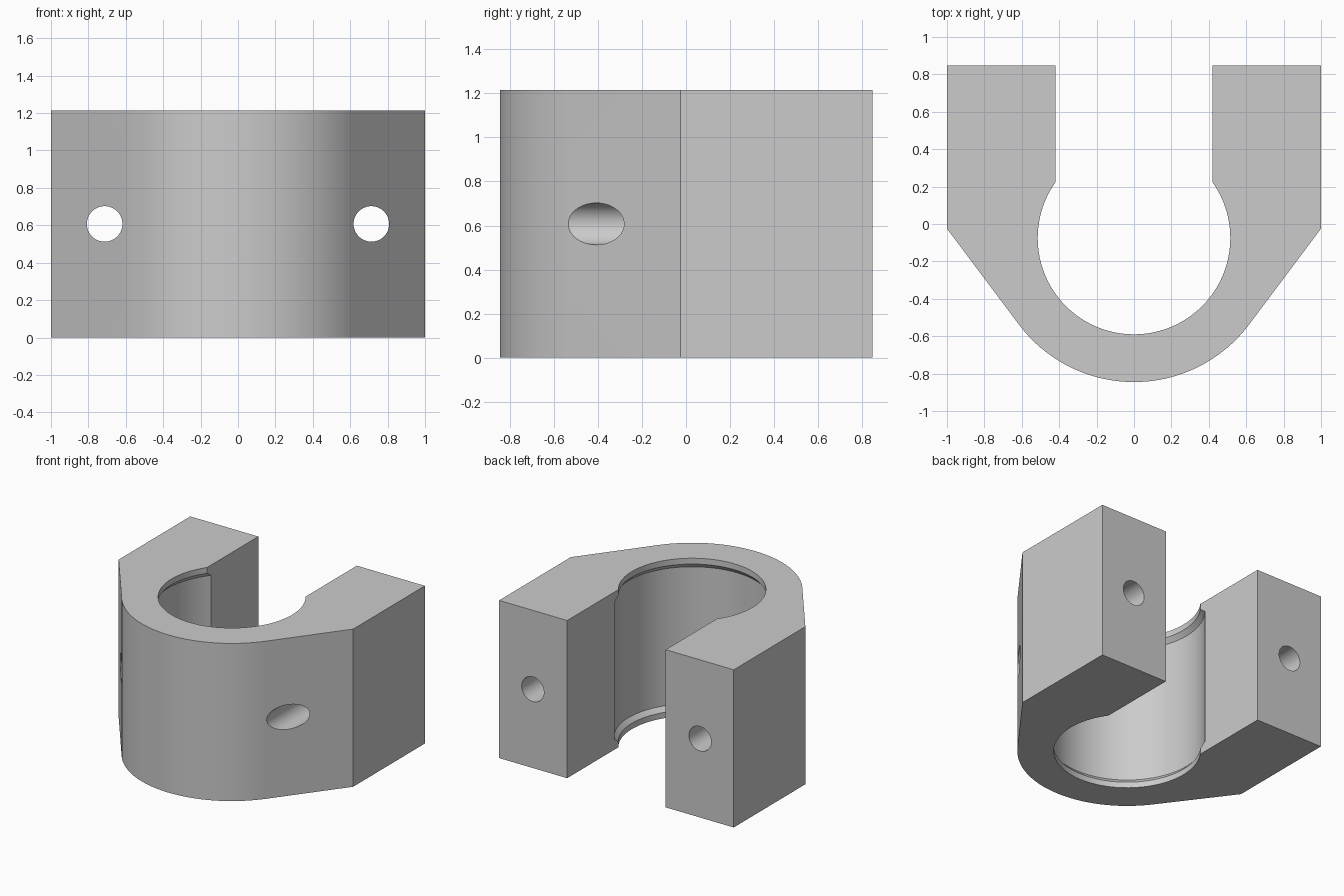
import bpy, bmesh
from math import sin, cos, pi, radians, atan2, acos, hypot
from mathutils import Matrix

cube = bpy.data.objects.get("Cube")
if cube:
    bpy.data.objects.remove(cube, do_unlink=True)

HEIGHT = 1.215
CENTRE_Y = -0.075      # axis shared by the bore and the rounded front
OUTER_R, BORE_R, RECESS_R = 0.77, 0.515, 0.545
SLOT_X, BACK_Y, SHOULDER_Y = 0.42, 0.847, -0.025

grey = bpy.data.materials.new("plain grey")
grey.use_nodes = True
colour = (0.6, 0.6, 0.6, 1)
grey.diffuse_color = colour
grey.node_tree.nodes["Principled BSDF"].inputs["Base Color"].default_value = colour


def make_object(name, bm):
    bmesh.ops.recalc_face_normals(bm, faces=bm.faces)
    mesh = bpy.data.meshes.new(name)
    bm.to_mesh(mesh)
    bm.free()
    mesh.materials.append(grey)
    obj = bpy.data.objects.new(name, mesh)
    bpy.context.collection.objects.link(obj)
    return obj


def cut(target, cutter):
    cutter.hide_render = True
    bpy.context.view_layer.objects.active = target
    mod = target.modifiers.new("cut", "BOOLEAN")
    mod.operation = "DIFFERENCE"
    mod.solver = "EXACT"
    mod.object = cutter
    bpy.ops.object.modifier_apply(modifier=mod.name)
    bpy.data.objects.remove(cutter, do_unlink=True)


# Clamp body: round front, tangent flanks, two straight arms
rise = SHOULDER_Y - CENTRE_Y
tangent = atan2(rise, 1) - acos(OUTER_R / hypot(1, rise))
start, steps = -pi - tangent, 48
outline = []
for i in range(steps + 1):
    a = start + (tangent - start) * i / steps
    outline.append((OUTER_R * cos(a), CENTRE_Y + OUTER_R * sin(a)))
arm = [(1, SHOULDER_Y), (1, BACK_Y), (SLOT_X, BACK_Y), (SLOT_X, CENTRE_Y)]
outline += arm + [(-x, y) for x, y in reversed(arm)]

bm = bmesh.new()
base = bm.faces.new([bm.verts.new((x, y, 0)) for x, y in outline])
top = bmesh.ops.extrude_face_region(bm, geom=[base])["geom"]
bmesh.ops.translate(bm, vec=(0, 0, HEIGHT),
                    verts=[v for v in top if isinstance(v, bmesh.types.BMVert)])
body = make_object("clamp_body", bm)

# Bore with a wider recess between two chamfered lips
lip, chamfer_end = 0.045, 0.08
half = [(BORE_R, -0.1), (BORE_R, lip), (RECESS_R, chamfer_end)]
profile = half + [(r, HEIGHT - z) for r, z in reversed(half)]
bm = bmesh.new()
sides = 96
rings = [[bm.verts.new((r * cos(2 * pi * i / sides),
                        CENTRE_Y + r * sin(2 * pi * i / sides), z))
          for i in range(sides)] for r, z in profile]
for low, high in zip(rings, rings[1:]):
    for i in range(sides):
        j = (i + 1) % sides
        bm.faces.new((low[i], low[j], high[j], high[i]))
bm.faces.new(rings[0])
bm.faces.new(rings[-1])
cut(body, make_object("bore_cutter", bm))

# Bolt holes running front to back through each arm
for side in (-1, 1):
    bm = bmesh.new()
    place = Matrix.Translation((side * 0.713, 0, HEIGHT / 2)) @ Matrix.Rotation(pi / 2, 4, "X")
    bmesh.ops.create_cone(bm, cap_ends=True, segments=48, radius1=0.095,
                          radius2=0.095, depth=3, matrix=place)
    cut(body, make_object("bolt_hole_cutter", bm))

# Smooth curved walls, crisp edges
bpy.ops.object.select_all(action="DESELECT")
body.select_set(True)
bpy.context.view_layer.objects.active = body
bpy.ops.object.shade_smooth_by_angle(angle=radians(30))
